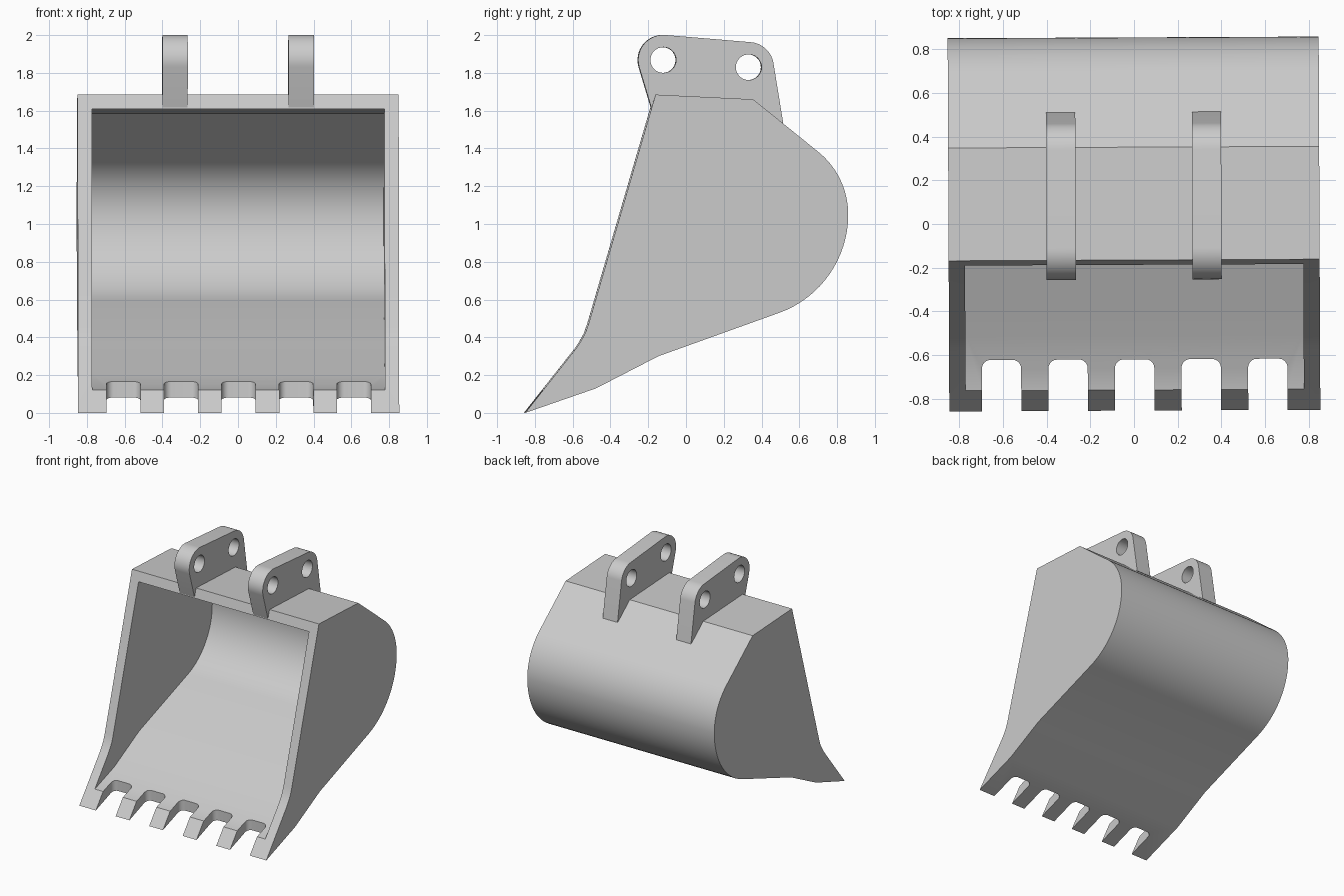
import bpy
import bmesh
from math import radians, cos, sin

cube = bpy.data.objects.get("Cube")
if cube:
    bpy.data.objects.remove(cube, do_unlink=True)

steel = bpy.data.materials.new("grey steel")
steel.use_nodes = True
GREY = (0.6, 0.6, 0.6, 1)
steel.diffuse_color = GREY
steel.node_tree.nodes["Principled BSDF"].inputs["Base Color"].default_value = GREY


def arc(cx, cy, r, start, end, steps=16):
    angles = [radians(start + (end - start) * i / steps) for i in range(steps + 1)]
    return [(cx + r * cos(a), cy + r * sin(a)) for a in angles]


def prism(name, profile, low, high, axis="x"):
    """Extrude a flat profile along x (profile is y, z) or along z (profile is x, y)."""
    def place(p, d):
        return (d, p[0], p[1]) if axis == "x" else (p[0], p[1], d)

    bm = bmesh.new()
    ends = [[bm.verts.new(place(p, d)) for p in profile] for d in (low, high)]
    for ring in ends:
        bm.faces.new(ring)
    for i in range(len(profile)):
        j = (i + 1) % len(profile)
        bm.faces.new((ends[0][i], ends[0][j], ends[1][j], ends[1][i]))
    bmesh.ops.recalc_face_normals(bm, faces=bm.faces)
    mesh = bpy.data.meshes.new(name)
    bm.to_mesh(mesh)
    bm.free()
    mesh.materials.append(steel)
    obj = bpy.data.objects.new(name, mesh)
    bpy.context.collection.objects.link(obj)
    return obj


def activate(obj):
    bpy.ops.object.select_all(action="DESELECT")
    obj.select_set(True)
    bpy.context.view_layer.objects.active = obj


def cut(obj, cutter):
    cutter.hide_render = True
    mod = obj.modifiers.new("cut", "BOOLEAN")
    mod.operation = "DIFFERENCE"
    mod.solver = "EXACT"
    mod.object = cutter
    activate(obj)
    bpy.ops.object.modifier_apply(modifier=mod.name)
    bpy.data.objects.remove(cutter, do_unlink=True)


def finish(obj):
    activate(obj)
    bpy.ops.object.shade_smooth_by_angle(angle=radians(25))
    obj.rotation_euler.z = 0.0045  # the whole bucket sits very slightly turned


def back_curve(inset):
    """Rounded back: a wide lower arc running into a tighter upper one."""
    return (arc(0.302, 1.05, 0.553 - inset, -70, 0)
            + arc(0.428, 1.05, 0.427 - inset, 0, 52)[1:])


# Bucket body, hollowed out towards the front
WALL = 0.075
outer = ([(-0.855, 0), (-0.48, 0.13), (-0.15, 0.30)] + back_curve(0)
         + [(0.352, 1.66), (-0.165, 1.685), (-0.52, 0.47),
            (-0.538, 0.42), (-0.56, 0.38), (-0.585, 0.342)])
inner = ([(-1, 0.12), (-0.758, 0.12), (-0.505, 0.205), (-0.18, 0.375)]
         + back_curve(WALL) + [(0.33, 1.585), (-0.165, 1.61), (-1, 1.61)])
bucket = prism("bucket_shell", outer, -0.85, 0.85)
cut(bucket, prism("cavity_cutter", inner, WALL - 0.85, 0.85 - WALL))

# Rounded notches that leave six teeth along the lip
for i in range(-2, 3):
    x = i * 0.305
    notch = ([(x - 0.09, -1), (x + 0.09, -1)]
             + arc(x + 0.05, -0.66, 0.04, 0, 90, 8)
             + arc(x - 0.05, -0.66, 0.04, 90, 180, 8))
    cut(bucket, prism("notch_cutter", notch, -0.1, 0.4, "z"))
finish(bucket)

# Two mounting ears, each with two pin holes
pins = [(-0.122, 1.868), (0.33, 1.83)]
ear_profile = ([(-0.185, 1.615), (0.33, 1.62), (0.513, 1.534)]
               + arc(*pins[1], 0.133, 10, 85.5)
               + arc(*pins[0], 0.133, 85.5, 196))
for side, name in ((-1, "right_ear"), (1, "left_ear")):
    x = side * 0.334
    ear = prism(name, ear_profile, x - 0.067, x + 0.067)
    for pin in pins:
        hole = arc(*pin, 0.068, 0, 348.75, 31)
        cut(ear, prism("pin_hole_cutter", hole, x - 0.2, x + 0.2))
    finish(ear)
